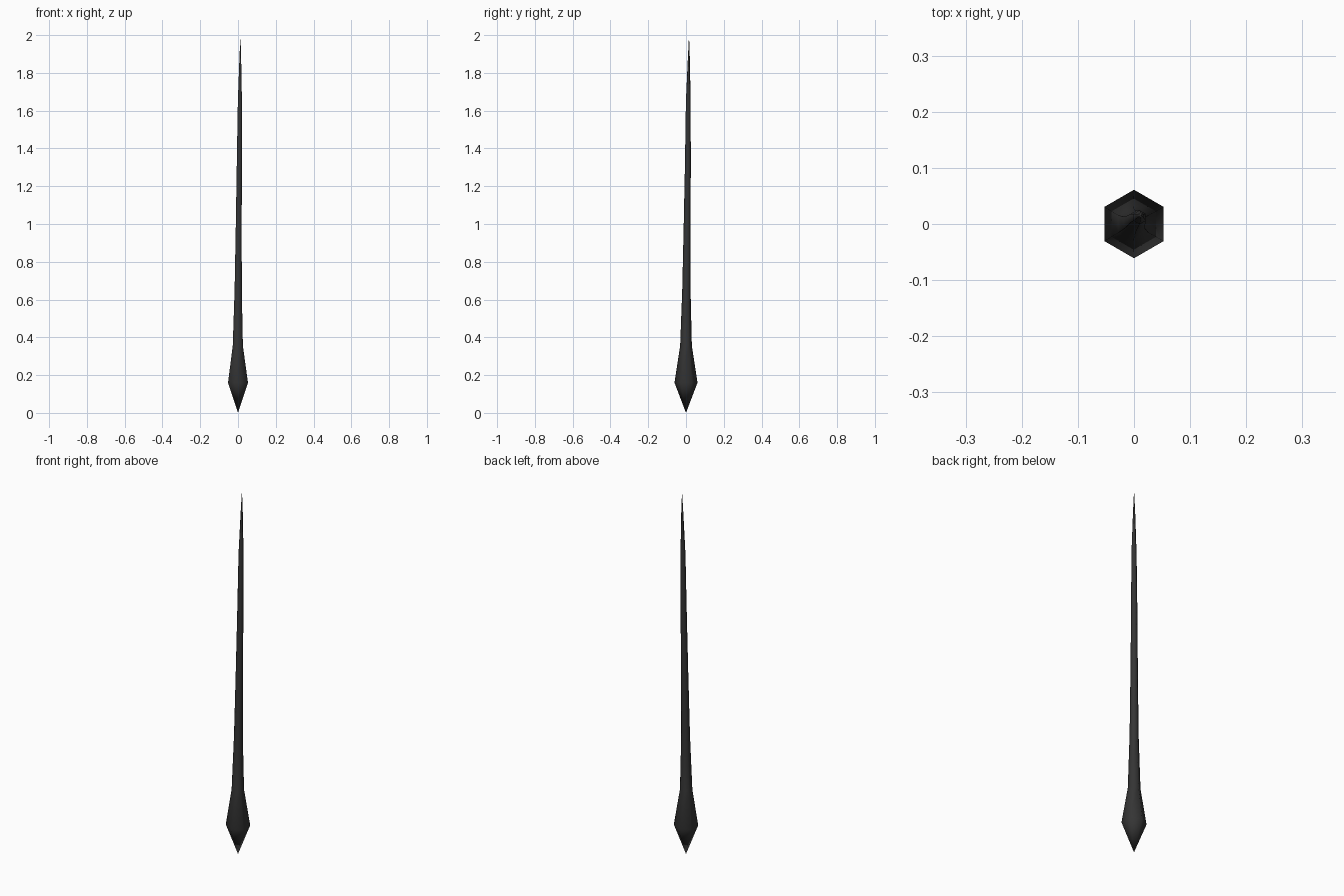
import bpy, bmesh, math

if "Cube" in bpy.data.objects:
    bpy.data.objects.remove(bpy.data.objects["Cube"])

# spike cross-sections: centre x, centre y, height, radius
rings = [
    (0.0, 0.0, 0.16, 0.061),
    (-0.001, 0.0, 0.355, 0.031),
    (0.001, 0.002, 0.65, 0.022),
    (0.004, 0.006, 1.0, 0.018),
    (0.007, 0.010, 1.32, 0.0155),
    (0.010, 0.012, 1.65, 0.0125),
    (0.012, 0.015, 1.87, 0.0055),
]
SIDES = 6

bm = bmesh.new()
loops = []
for cx, cy, z, r in rings:
    loops.append([bm.verts.new((cx + r * math.cos(math.radians(90) + i * math.tau / SIDES),
                                cy + r * math.sin(math.radians(90) + i * math.tau / SIDES), z))
                  for i in range(SIDES)])
base_tip = bm.verts.new((0, 0, 0))
top_tip = bm.verts.new((0.013, 0.016, 2.0))

# side walls and pointed ends
for a, b in zip(loops, loops[1:]):
    for i in range(SIDES):
        j = (i + 1) % SIDES
        bm.faces.new((a[i], a[j], b[j], b[i]))
for i in range(SIDES):
    j = (i + 1) % SIDES
    bm.faces.new((loops[0][j], loops[0][i], base_tip))
    bm.faces.new((loops[-1][i], loops[-1][j], top_tip))
bmesh.ops.recalc_face_normals(bm, faces=bm.faces)
for f in bm.faces:
    f.smooth = True

mesh = bpy.data.meshes.new("spike")
bm.to_mesh(mesh)
bm.free()
spike = bpy.data.objects.new("spike", mesh)
bpy.context.collection.objects.link(spike)

# dark material
mat = bpy.data.materials.new("dark_grey")
mat.diffuse_color = (0.035, 0.035, 0.035, 1)
mat.use_nodes = True
mat.node_tree.nodes["Principled BSDF"].inputs["Base Color"].default_value = mat.diffuse_color
mesh.materials.append(mat)
